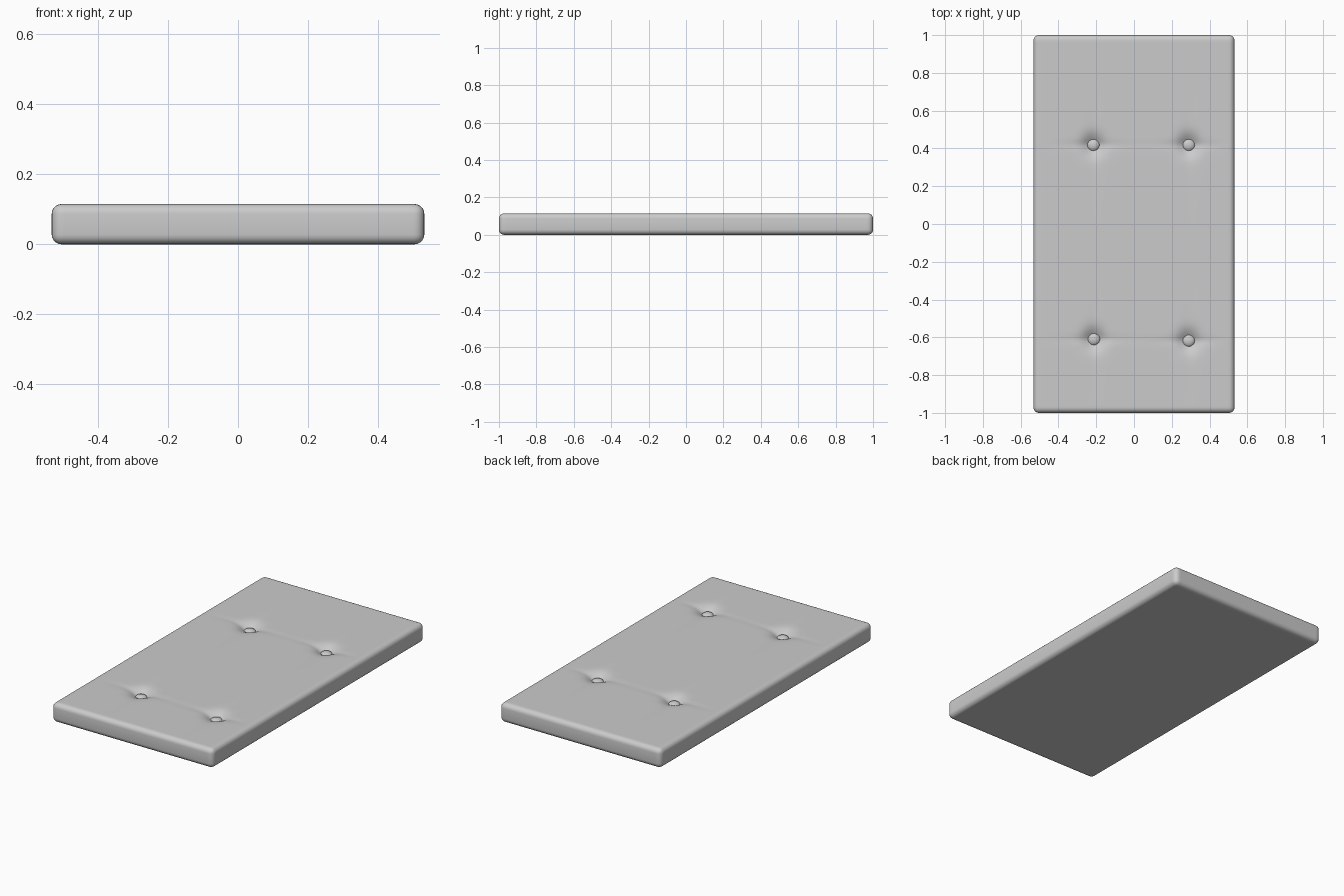
import bpy, bmesh, math
from mathutils import Vector

if "Cube" in bpy.data.objects:
    bpy.data.objects.remove(bpy.data.objects["Cube"])

HX, HY, TOP, R = 0.532, 1.0, 0.115, 0.028
TUFTS = [(-0.215, 0.418), (0.29, 0.418), (-0.212, -0.61), (0.29, -0.618)]


def tuft_depth(x, y):
    """Pit plus thin cross-shaped creases around each button."""
    total = 0
    for tx, ty in TUFTS:
        dx, dy = x - tx, y - ty
        pit = 0.03 * math.exp(-(dx * dx + dy * dy) / 0.055 ** 2)
        crease_x = 0.009 * math.exp(-abs(dx) / 0.09 - (dy / 0.022) ** 2)
        crease_y = 0.005 * math.exp(-abs(dy) / 0.12 - (dx / 0.035) ** 2)
        total += pit + crease_x + crease_y
    return total


def finish(bm, name):
    mesh = bpy.data.meshes.new(name)
    bm.to_mesh(mesh)
    bm.free()
    obj = bpy.data.objects.new(name, mesh)
    bpy.context.collection.objects.link(obj)
    for p in mesh.polygons:
        p.use_smooth = True
    return obj


# mattress: rounded slab
bm = bmesh.new()
bmesh.ops.create_cube(bm, size=1)
for v in bm.verts:
    v.co = Vector((v.co.x * 2 * HX, v.co.y * 2 * HY, (v.co.z + 0.5) * TOP))
bmesh.ops.bevel(bm, geom=bm.edges[:], offset=R, segments=5, profile=0.5, affect='EDGES')

# slice only the top face into a fine grid and press in the tufts
top = max(bm.faces, key=lambda f: (f.normal.z > 0.99) * f.calc_area())


def slice_grid(axis, half, count):
    for i in range(1, count):
        co = Vector((0, 0, 0))
        co[axis] = -half + 2 * half * i / count
        no = Vector((0, 0, 0))
        no[axis] = 1
        bmesh.ops.bisect_plane(bm, geom=bm.verts[:] + bm.edges[:] + bm.faces[:],
                               dist=1e-5, plane_co=co, plane_no=no)


slice_grid(0, HX - R, 84)
slice_grid(1, HY - R, 160)
for v in bm.verts:
    if v.co.z > TOP - 1e-4:
        fade = min(1, (HX - R - abs(v.co.x)) / 0.08, (HY - R - abs(v.co.y)) / 0.08)
        v.co.z -= tuft_depth(v.co.x, v.co.y) * max(0, fade)
finish(bm, "mattress")

# buttons: flattened domes sitting in the pits
for i, (x, y) in enumerate(TUFTS):
    bm = bmesh.new()
    bmesh.ops.create_uvsphere(bm, u_segments=24, v_segments=12, radius=0.033)
    for v in bm.verts:
        v.co.z *= 0.55
    button = finish(bm, f"button_{i + 1}")
    button.location = (x, y, TOP - 0.034)
